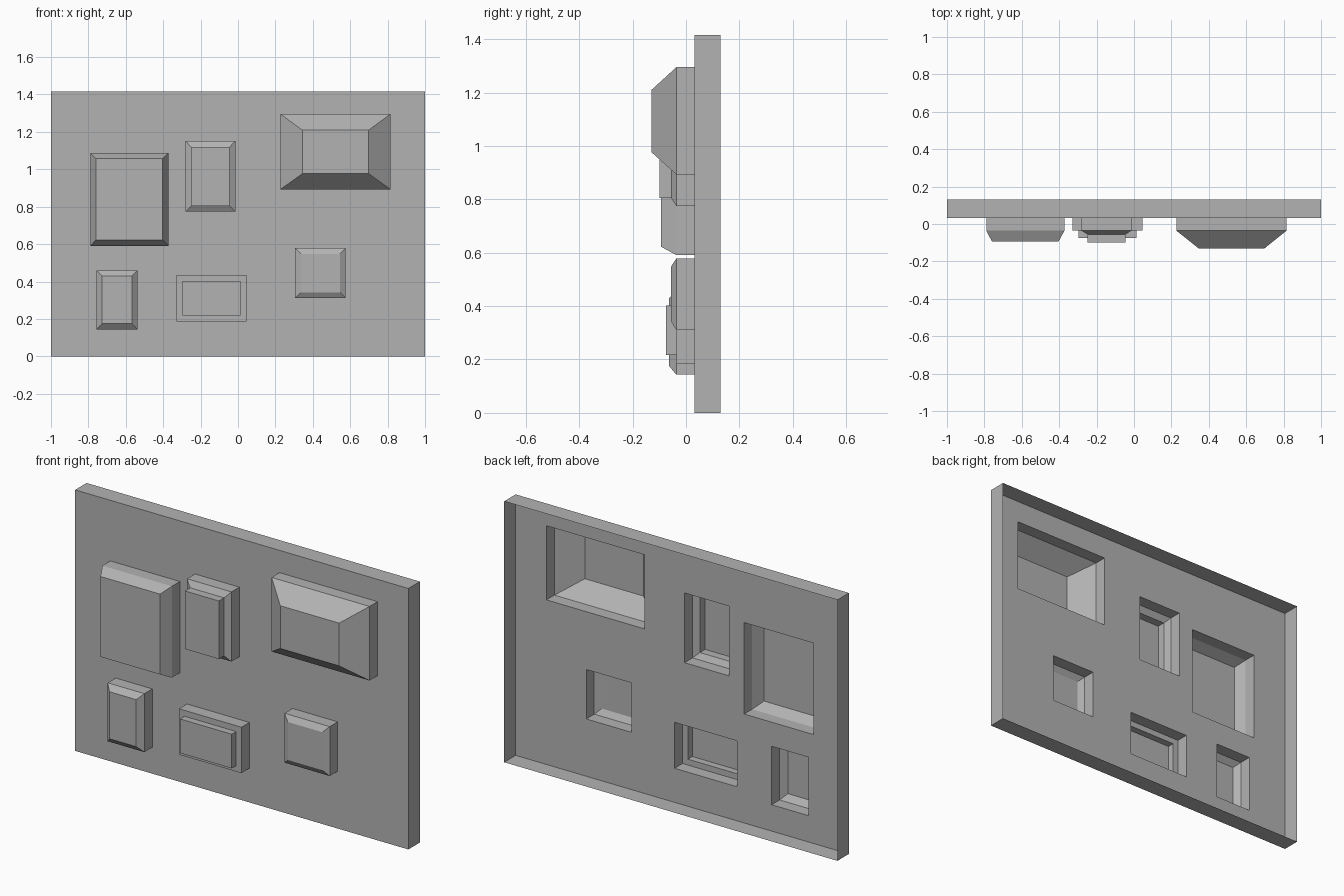
import bpy, bmesh

if "Cube" in bpy.data.objects:
    bpy.data.objects.remove(bpy.data.objects["Cube"])

FRONT, BACK, BASE = 0.032, 0.13, -0.036
bm = bmesh.new()


def ring(x0, x1, z0, z1, y):
    return [bm.verts.new((x, y, z)) for x, z in ((x0, z0), (x1, z0), (x1, z1), (x0, z1))]


def bridge(a, b):
    for i in range(4):
        j = (i + 1) % 4
        bm.faces.new((a[i], a[j], b[j], b[i]))


def loft(sections):
    """Connect rectangular sections from back to front; return the rings."""
    rings = [ring(*rect, y) for rect, y in sections]
    for a, b in zip(rings, rings[1:]):
        bridge(a, b)
    return rings


# Open-backed panel walls
sheet = (-1, 1, 0, 1.416)
borders = [loft([(sheet, BACK), (sheet, FRONT)])[-1]]

# Hollow raised blocks: outer rectangle, inner rectangle, ledge depth, front depth
blocks = [
    ((-0.789, -0.372, 0.591, 1.087), (-0.76, -0.403, 0.622, 1.058), None, -0.093),
    ((-0.281, -0.014, 0.774, 1.152), (-0.249, -0.045, 0.804, 1.119), -0.055, -0.100),
    ((0.227, 0.815, 0.893, 1.295), (0.345, 0.698, 0.977, 1.209), None, -0.130),
    ((-0.757, -0.537, 0.143, 0.46), (-0.727, -0.567, 0.175, 0.43), None, -0.063),
    ((-0.329, 0.046, 0.185, 0.434), (-0.297, 0.014, 0.217, 0.402), BASE, -0.074),
    ((0.305, 0.576, 0.311, 0.579), (0.338, 0.545, 0.342, 0.548), None, -0.056),
]
for outer, inner, ledge, depth in blocks:
    sections = [(outer, FRONT), (outer, BASE)]
    if ledge is not None:
        sections.append((inner, ledge))
    sections.append((inner, depth))
    rings = loft(sections)
    bm.faces.new(rings[-1])
    borders.append(rings[0])

# Front sheet with an opening behind each block
edges = [bm.edges.get((r[i], r[(i + 1) % 4])) for r in borders for i in range(4)]
fill = bmesh.ops.triangle_fill(bm, edges=edges, use_beauty=True, normal=(0, -1, 0))
bm.normal_update()
for f in fill["geom"]:
    if isinstance(f, bmesh.types.BMFace) and f.normal.y > 0:
        f.normal_flip()

mesh = bpy.data.meshes.new("block_panel")
bm.to_mesh(mesh)
bm.free()

# Dark grey finish
grey = bpy.data.materials.new("dark_grey")
grey.diffuse_color = (0.45, 0.45, 0.45, 1)
grey.use_nodes = True
grey.node_tree.nodes["Principled BSDF"].inputs["Base Color"].default_value = grey.diffuse_color
mesh.materials.append(grey)
bpy.context.collection.objects.link(bpy.data.objects.new("block_panel", mesh))
